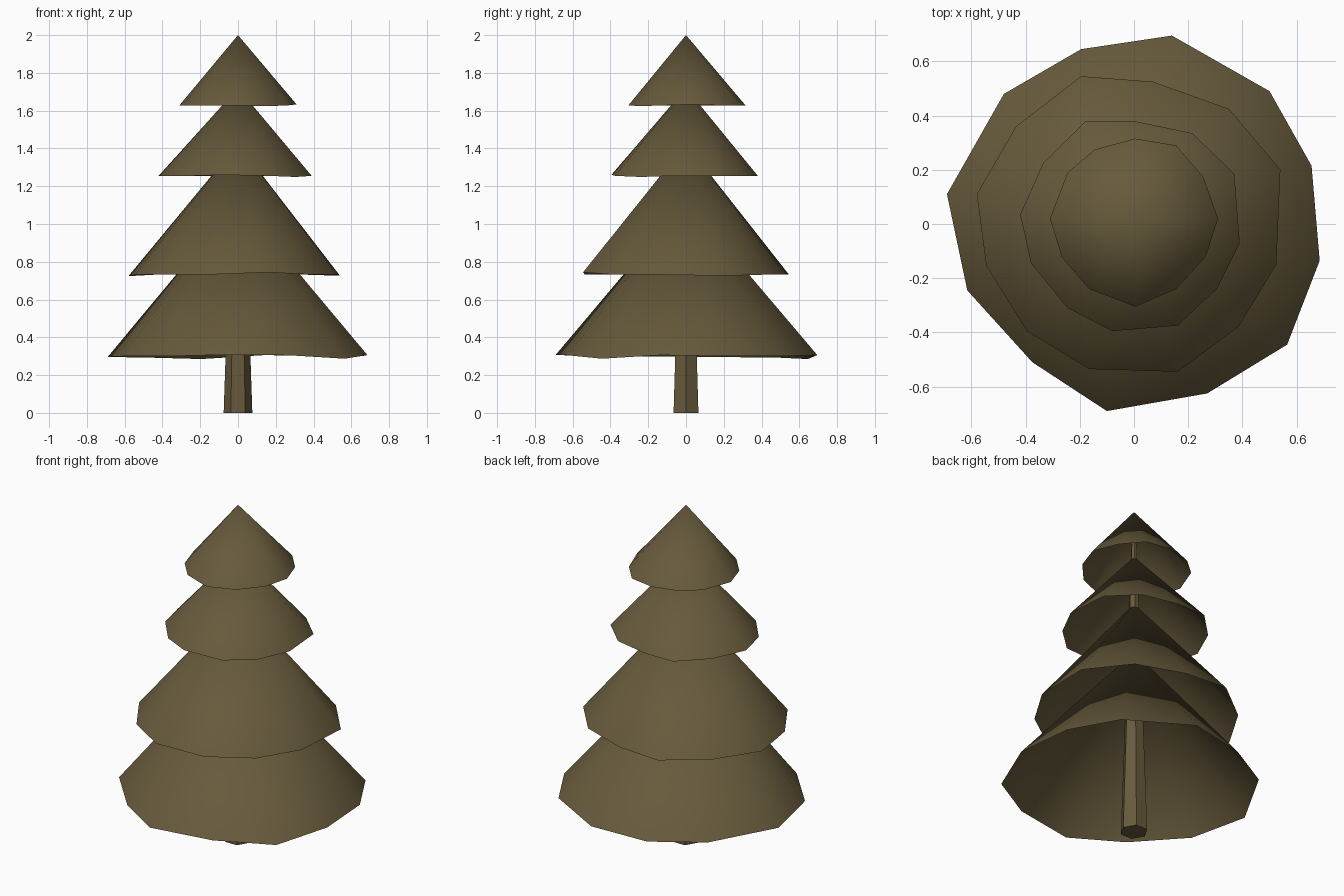
import bpy
import bmesh
import math

if "Cube" in bpy.data.objects:
    bpy.data.objects.remove(bpy.data.objects["Cube"])

# One olive-brown colour for the whole tree
brown = bpy.data.materials.new("olive_brown")
brown.diffuse_color = (0.135, 0.103, 0.045, 1.0)
brown.use_nodes = True
brown.node_tree.nodes["Principled BSDF"].inputs["Base Color"].default_value = brown.diffuse_color


def finish(bm, name, smooth):
    for f in bm.faces:
        f.smooth = smooth
    mesh = bpy.data.meshes.new(name)
    bm.to_mesh(mesh)
    bm.free()
    mesh.materials.append(brown)
    obj = bpy.data.objects.new(name, mesh)
    bpy.context.collection.objects.link(obj)
    return obj


def tier(name, apex_z, rim_z, rim, lift):
    """Open smooth cone with an uneven hand-cut rim, listed clockwise from above."""
    bm = bmesh.new()
    apex = bm.verts.new((0, 0, apex_z))
    ring = [bm.verts.new((x, y, rim_z + lift.get(i, 0)))
            for i, (x, y) in enumerate(rim)]
    for i, v in enumerate(ring):
        bm.faces.new((apex, ring[(i + 1) % len(ring)], v))
    return finish(bm, name, True)


# Foliage tiers, bottom to top
tier("bottom_tier", 1.125, 0.30,
     [(.14, .695), (.50, .49), (.655, .215), (.685, -.135), (.565, -.445), (.27, -.625),
      (-.10, -.69), (-.375, -.51), (-.615, -.245), (-.69, .11), (-.48, .48), (-.195, .645)],
     {0: .006, 3: .006, 4: -.013, 5: .005, 6: .007, 9: -.004, 10: -.007, 11: -.015})

tier("lower_middle_tier", 1.425, 0.732,
     [(.07, .525), (.35, .425), (.54, .20), (.525, -.15), (.385, -.38), (.16, -.545),
      (-.165, -.535), (-.395, -.395), (-.545, -.155), (-.58, .11), (-.435, .36), (-.195, .545)],
     {2: -.006, 5: .012, 9: -.008})

tier("upper_middle_tier", 1.72, 1.255,
     [(0, .38), (.215, .335), (.37, .185), (.39, -.07), (.305, -.24), (.16, -.375),
      (-.08, -.395), (-.245, -.31), (-.38, -.145), (-.42, .035), (-.335, .225), (-.18, .378)],
     {4: -.006, 6: .005})

tier("top_tier", 2.0, 1.628,
     [(.005, .315), (.155, .29), (.255, .175), (.31, .02), (.265, -.12), (.155, -.24),
      (.005, -.305), (-.165, -.24), (-.265, -.125), (-.31, .02), (-.245, .19), (-.145, .275)],
     {3: .005, 5: -.004})

# Tapered six-sided trunk running up inside the tiers
bm = bmesh.new()
rings = []
for z, r in ((0, .076), (1.8, .015)):
    rings.append([bm.verts.new((r * math.cos(math.radians(60 * i)),
                                r * math.sin(math.radians(60 * i)), z)) for i in range(6)])
low, high = rings
for i in range(6):
    j = (i + 1) % 6
    bm.faces.new((low[i], low[j], high[j], high[i]))
bm.faces.new(low[::-1])
bm.faces.new(high)
finish(bm, "trunk", False)
